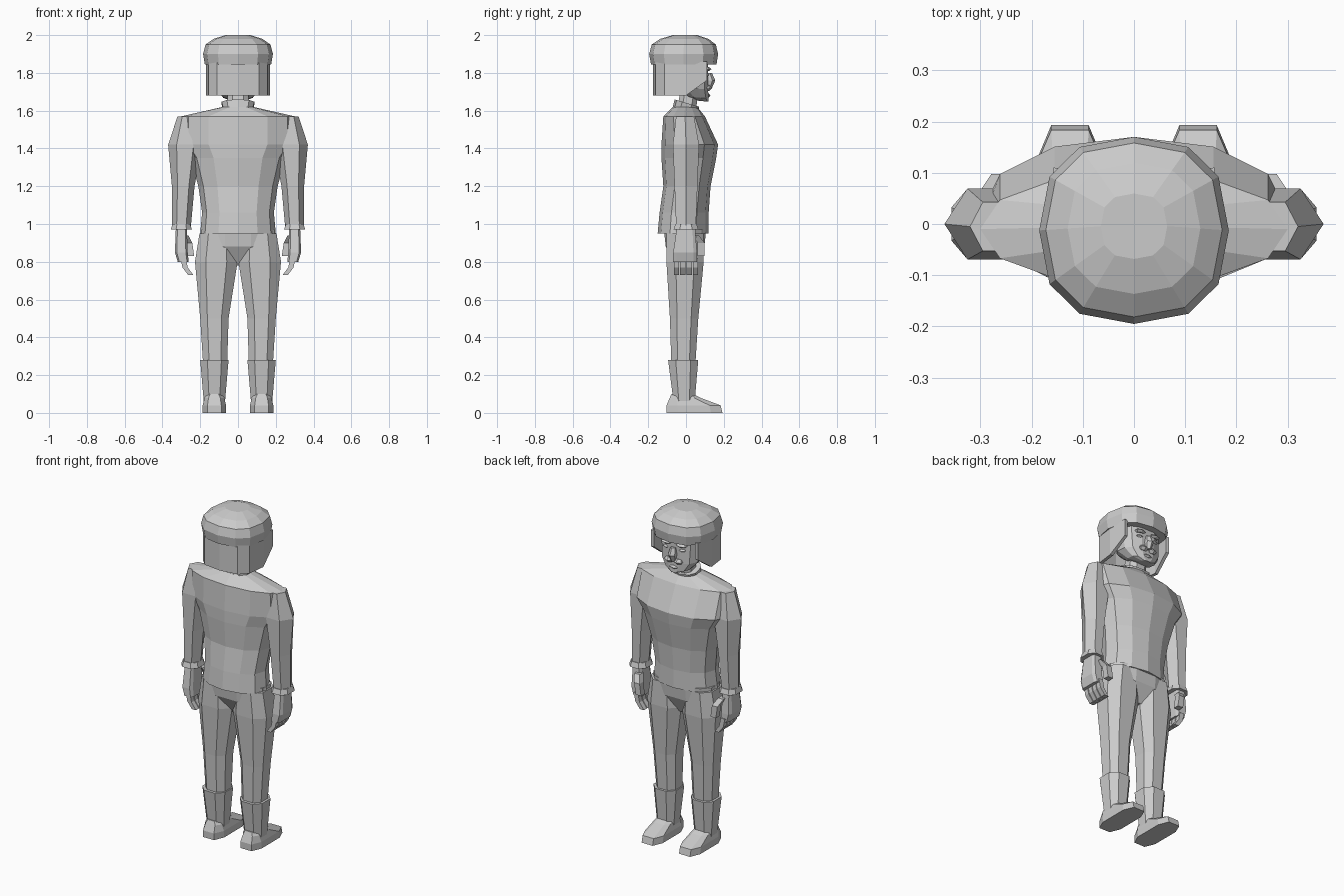
import bpy, bmesh, math

cube = bpy.data.objects.get("Cube")
if cube:
    bpy.data.objects.remove(cube, do_unlink=True)

colour = (0.6, 0.6, 0.6, 1)
grey = bpy.data.materials.new("light_grey")
grey.use_nodes = True
grey.diffuse_color = colour
grey.node_tree.nodes["Principled BSDF"].inputs["Base Color"].default_value = colour


def finish(name, bm):
    bmesh.ops.recalc_face_normals(bm, faces=bm.faces)
    mesh = bpy.data.meshes.new(name)
    bm.to_mesh(mesh)
    bm.free()
    mesh.materials.append(grey)
    obj = bpy.data.objects.new(name, mesh)
    bpy.context.collection.objects.link(obj)
    return obj


def power(value, squareness):
    return math.copysign(abs(value) ** squareness, value)


def loft(name, sections, sides=8, squareness=0.8, turn=0.5, mirror=1, lean=0):
    # Skin stacked sections, each given as height, centre x, half width, back y, front y
    bm = bmesh.new()
    rows = []
    for height, middle, width, back, front in sections:
        centre, depth = (back + front) / 2, (front - back) / 2
        row = []
        for step in range(sides):
            angle = math.tau * (step + turn) / sides
            x = middle + width * power(round(math.cos(angle), 6), squareness)
            y = depth * power(round(math.sin(angle), 6), squareness)
            row.append(bm.verts.new((x * mirror, centre + y, height - lean * y)))
        rows.append(row)
    for lower, upper in zip(rows, rows[1:]):
        for step in range(sides):
            after = (step + 1) % sides
            bm.faces.new((lower[step], lower[after], upper[after], upper[step]))
    bm.faces.new(rows[0])
    bm.faces.new(rows[-1])
    return finish(name, bm)


def body(name, sections, **options):
    # Sections centred on the body: height, half width, back y, front y
    return loft(name, [(s[0], 0, *s[1:]) for s in sections], **options)


def pair(name, sections, **options):
    loft("left_" + name, sections, mirror=1, **options)
    loft("right_" + name, sections, mirror=-1, **options)


def bump(x, y, z, width, depth, height):
    # Small faceted swelling, narrower at its upper and lower ends
    return [(z + level * height, x, width * (1 - abs(level) / 3), y - depth, y + depth * (1 - abs(level) / 2))
            for level in (-1, 0, 1)]


# Jacket body with sloping shoulders
body("jacket", [
    (0.95, 0.2, -0.15, 0.12),
    (1.06, 0.19, -0.14, 0.12),
    (1.2, 0.21, -0.12, 0.13),
    (1.35, 0.25, -0.13, 0.16),
    (1.42, 0.3, -0.13, 0.17),
    (1.57, 0.3, -0.12, 0.1),
    (1.62, 0.08, -0.07, 0.06),
], sides=12, squareness=0.95, turn=0)

# Sleeves, ridged along the outside
pair("sleeve", [
    (0.98, 0.3, 0.05, -0.06, 0.06),
    (1.2, 0.29, 0.06, -0.07, 0.07),
    (1.42, 0.28, 0.09, -0.08, 0.08),
    (1.57, 0.27, 0.05, -0.06, 0.05),
], sides=6, squareness=1, turn=0)
pair("cuff", [
    (0.97, 0.3, 0.06, -0.07, 0.07),
    (1, 0.3, 0.05, -0.06, 0.06),
])

# Hands, with fingers curling towards the thighs
pair("palm", [
    (0.8, 0.29, 0.03, -0.07, 0.06),
    (0.85, 0.3, 0.035, -0.07, 0.06),
    (0.98, 0.3, 0.03, -0.05, 0.05),
], squareness=0.4)


def digit(name, path, radius):
    sections = [(z, x, radius, y - radius, y + radius) for x, y, z in path]
    pair(name, sections, sides=4, squareness=0)


for index, name in enumerate(("little_finger", "ring_finger", "middle_finger", "index_finger")):
    y = index / 30 - 0.05
    digit(name, [(0.29, y, 0.82), (0.28, y, 0.77), (0.25, y, 0.73)], radius=0.014)
digit("thumb", [(0.28, 0.05, 0.94), (0.26, 0.08, 0.9), (0.25, 0.08, 0.83)], radius=0.018)

# Trousers
body("hips", [
    (0.78, 0.03, -0.05, 0.05),
    (0.88, 0.2, -0.11, 0.1),
    (0.97, 0.2, -0.12, 0.11),
], sides=12)
pair("trouser_leg", [
    (0.2, 0.12, 0.065, -0.08, 0.05),
    (0.5, 0.125, 0.08, -0.09, 0.07),
    (0.8, 0.115, 0.12, -0.11, 0.1),
    (0.95, 0.11, 0.1, -0.11, 0.1),
])

# Boots
pair("boot_shaft", [
    (0.06, 0.125, 0.06, -0.07, 0.05),
    (0.28, 0.125, 0.08, -0.1, 0.07),
])
pair("boot_foot", [
    (0, 0.125, 0.065, -0.11, 0.2),
    (0.04, 0.125, 0.065, -0.11, 0.19),
    (0.08, 0.125, 0.055, -0.09, 0.08),
    (0.1, 0.125, 0.04, -0.08, 0.04),
], squareness=0.6)

# Neck and tilted collar
body("neck", [(1.55, 0.06, -0.06, 0.05), (1.72, 0.06, -0.03, 0.07)])
body("collar", [(1.6, 0.08, -0.07, 0.06), (1.64, 0.09, -0.06, 0.07)], sides=10, lean=0.3)

# Head tapering to the chin
body("head", [
    (1.65, 0.03, 0.06, 0.12),
    (1.67, 0.08, 0, 0.12),
    (1.72, 0.12, -0.06, 0.12),
    (1.86, 0.13, -0.1, 0.12),
], sides=12, lean=0.1)

# Features of the face
loft("nose", bump(0, 0.12, 1.76, width=0.025, depth=0.035, height=0.04), sides=6)
loft("lower_lip", bump(0, 0.11, 1.68, width=0.03, depth=0.02, height=0.01), sides=6)
pair("moustache", bump(0.03, 0.11, 1.72, width=0.03, depth=0.03, height=0.015), sides=6)
pair("eye", bump(0.05, 0.1, 1.79, width=0.025, depth=0.025, height=0.01), sides=6)
pair("eyebrow", bump(0.05, 0.11, 1.82, width=0.035, depth=0.025, height=0.01), sides=6)

# Hair curtain round the back and sides, cut away beside the face
bm = bmesh.new()
strip = []
for step in range(-4, 5):
    angle = math.radians(step * 30)
    x = 0.16 * power(math.sin(angle), 0.6)
    y = -0.165 * power(round(math.cos(angle), 6), 0.6)
    bottom = 1.76 if abs(step) == 4 else 1.68
    strip.append([bm.verts.new((x, y, z)) for z in (bottom, 1.86)])
for here, after in zip(strip, strip[1:]):
    bm.faces.new((here[0], after[0], after[1], here[1]))
hair = finish("hair", bm)
shell = hair.modifiers.new("thickness", "SOLIDIFY")
shell.thickness = 0.02
shell.offset = 0

# Rounded cap, each section a scaled copy of its widest one
profile = [(1.845, 0.95), (1.9, 1), (1.95, 0.93), (1.98, 0.7), (2, 0.35)]
body("cap", [(z, 0.185 * size, -0.195 * size, 0.17 * size) for z, size in profile],
     sides=12, turn=0)
